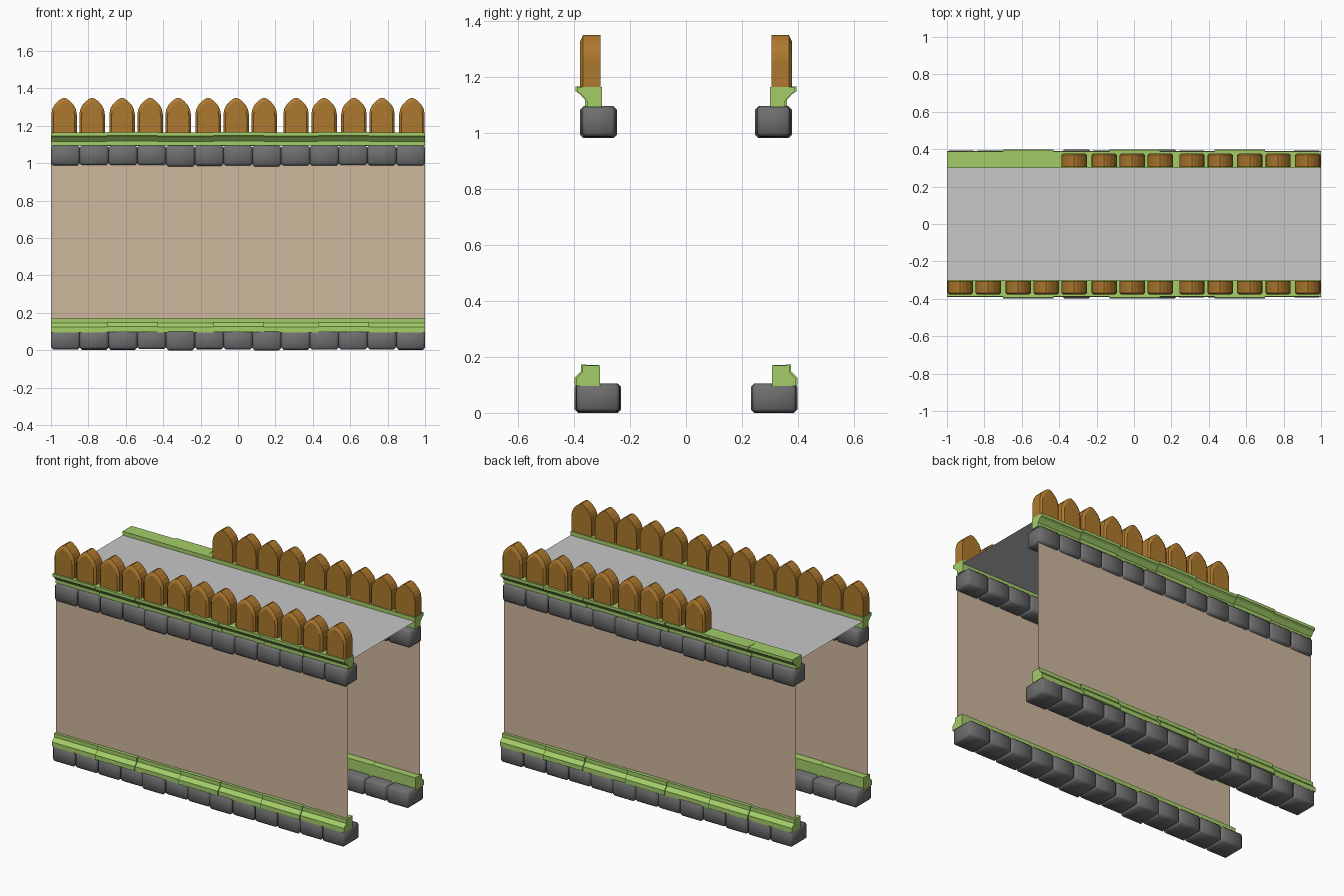
import bpy, bmesh, math, random

if "Cube" in bpy.data.objects:
    bpy.data.objects.remove(bpy.data.objects["Cube"])
random.seed(4)

def material(name, rgb):
    m = bpy.data.materials.new(name)
    lin = [((c / 255 + 0.055) / 1.055) ** 2.4 for c in rgb]
    m.diffuse_color = (*lin, 1)
    m.use_nodes = True
    m.node_tree.nodes["Principled BSDF"].inputs["Base Color"].default_value = m.diffuse_color
    return m

STONE = material("grey stone", (110, 110, 111))
GREEN = material("green trim", (163, 205, 104))
WOOD = material("brown wood", (174, 121, 46))
PLASTER = material("tan wall", (206, 183, 157))
DECK = material("light grey deck", (199, 199, 199))

def make(name, verts, faces, mat, bevel=0.0, smooth=False):
    me = bpy.data.meshes.new(name)
    me.from_pydata(verts, [], faces)
    bm = bmesh.new()
    bm.from_mesh(me)
    if len(faces) > 1:
        bmesh.ops.recalc_face_normals(bm, faces=bm.faces)
    if bevel:
        bmesh.ops.bevel(bm, geom=bm.edges[:], offset=bevel, segments=1,
                        profile=0.5, affect='EDGES')
    for f in bm.faces:
        f.smooth = smooth
    bm.to_mesh(me)
    bm.free()
    me.materials.append(mat)
    ob = bpy.data.objects.new(name, me)
    bpy.context.collection.objects.link(ob)
    return ob

def prism(name, ring_a, ring_b, mat, **kw):
    """Closed solid between two matching rings of points."""
    n = len(ring_a)
    faces = [tuple(range(n)), tuple(range(2 * n - 1, n - 1, -1))]
    faces += [(i, (i + 1) % n, n + (i + 1) % n, n + i) for i in range(n)]
    return make(name, ring_a + ring_b, faces, mat, **kw)

def stone_row(side, label, y0, y1, z0, z1):
    # thirteen bevelled blocks, two of them slightly larger
    step = 2 / 13
    for i in range(13):
        g = 0.006 if i in (4, 7) else random.uniform(-0.002, 0.002)
        x0, x1 = -1 + i * step, -1 + (i + 1) * step
        a, b, lo, hi = y0 - g, y1 + g, z0 - min(g, z0), z1
        rings = [[(x, side * -y, z) for y, z in ((a, lo), (b, lo), (b, hi), (a, hi))]
                 for x in (x0, x1)]
        prism(f"{label}_stone_{i + 1}", *rings, STONE, bevel=0.012, smooth=True)

def trim_row(side, label, profile):
    # seven moulding lengths, alternately standing forward
    breaks = [-1, -0.70, -0.43, -0.13, 0.14, 0.43, 0.70, 1]
    for i in range(7):
        d = 0.007 if i % 2 else 0.0
        rings = [[(x, side * -(y - (d if y < -0.32 else 0)), z + (d * 0.4 if y < -0.32 else 0))
                  for y, z in profile] for x in breaks[i:i + 2]]
        prism(f"{label}_trim_{i + 1}", *rings, GREEN)

def picket(side, label, cx):
    # pointed-arch plank with a chamfered outer edge
    w, base, spring, top = 0.068, 1.16, 1.262, 1.35
    arc = [(1, 0), (0.93, 0.30), (0.76, 0.56), (0.48, 0.79), (0.20, 0.95), (0, 1)]
    half = [(w * u, spring + (top - spring) * v) for u, v in arc]
    outline = [(w, base)] + half + [(-x, z) for x, z in half[-2::-1]] + [(-w, base)]

    def ring(y, k):
        return [(cx + x * k, side * -y, base + (z - base) * (1 - (1 - k) * 0.7)) for x, z in outline]
    rings = [ring(-0.305, 1), ring(-0.368, 1), ring(-0.378, 0.84)]
    n = len(outline)
    faces = [tuple(range(n)), tuple(range(3 * n - 1, 2 * n - 1, -1))]
    for r in (0, n):
        faces += [(r + i, r + (i + 1) % n, r + n + (i + 1) % n, r + n + i) for i in range(n)]
    make(label, sum(rings, []), faces, WOOD)

LOWER = [(-0.391, 0.096), (-0.391, 0.124), (-0.369, 0.146), (-0.369, 0.170),
         (-0.307, 0.170), (-0.307, 0.096)]
UPPER = [(-0.387, 1.164), (-0.387, 1.146), (-0.374, 1.138), (-0.354, 1.116),
         (-0.354, 1.093), (-0.300, 1.093), (-0.300, 1.164)]
PICKETS = [-0.93, -0.78, -0.62, -0.47, -0.32, -0.16, -0.01,
           0.14, 0.31, 0.46, 0.62, 0.77, 0.93]

# front and back sides are mirror images; the back lacks four pickets
for side, name in ((-1, "front"), (1, "back")):
    s = side
    stone_row(s, f"{name}_lower", -0.392, -0.238, 0.004, 0.105)
    stone_row(s, f"{name}_upper", -0.372, -0.253, 0.988, 1.096)
    trim_row(s, f"{name}_lower", LOWER)
    trim_row(s, f"{name}_upper", UPPER)
    for i, x in enumerate(PICKETS):
        if side == -1 or i >= 4:
            picket(s, f"{name}_picket_{i + 1}", x)
    # thin wall sheet
    y = s * 0.352
    make(f"{name}_wall", [(-s, y, 0.09), (s, y, 0.09), (s, y, 1.05), (-s, y, 1.05)],
         [(3, 2, 1, 0)] if s * s < 0 else [(0, 1, 2, 3)], PLASTER)
    # outward normals
    me = bpy.data.objects[f"{name}_wall"].data
    if me.polygons[0].normal.y * s < 0:
        me.flip_normals()

# walkway deck sheet
make("walkway_deck", [(-1, -0.305, 1.14), (1, -0.305, 1.14), (1, 0.305, 1.14), (-1, 0.305, 1.14)],
     [(0, 1, 2, 3)], DECK)
